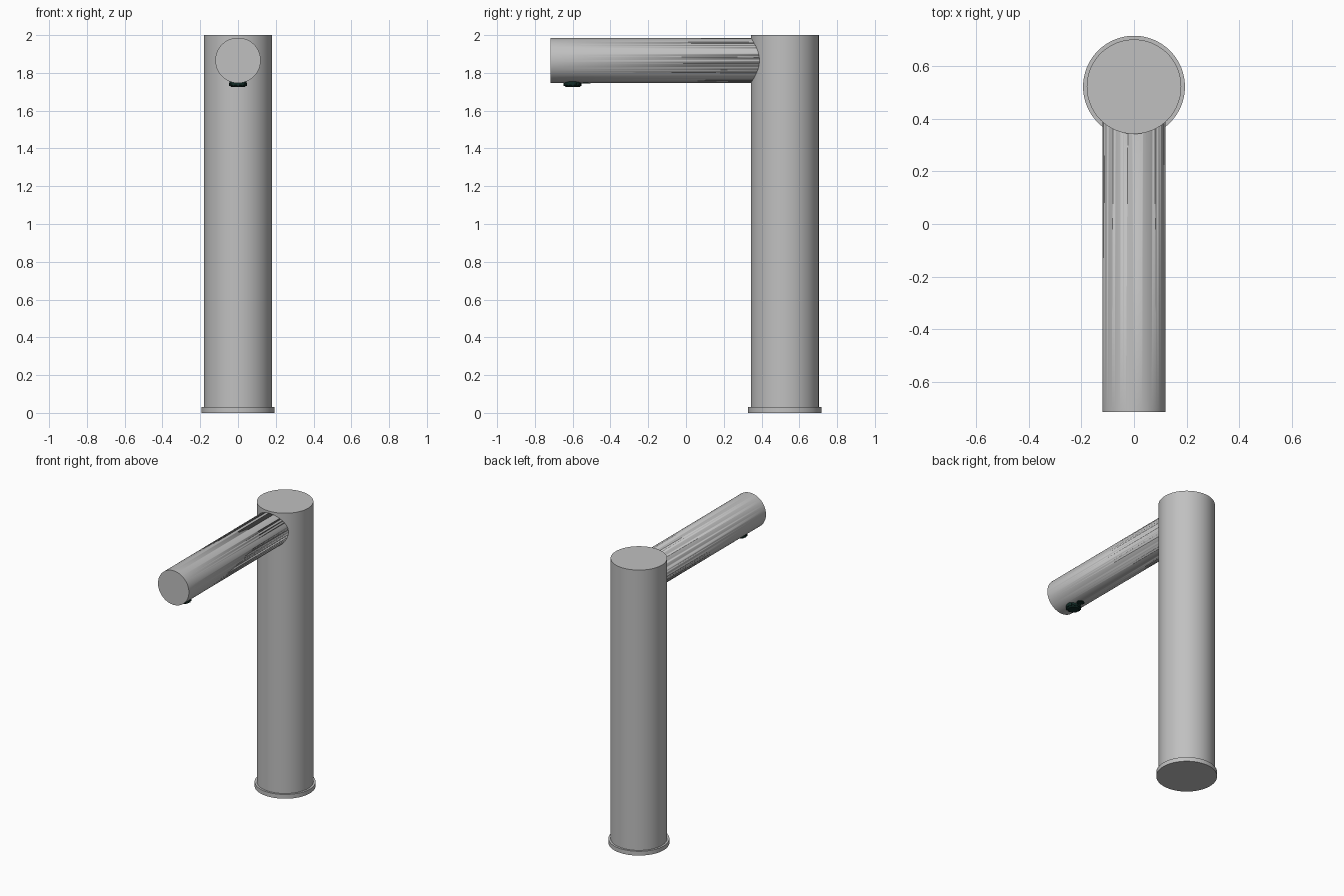
import bpy
import math

cube = bpy.data.objects.get("Cube")
if cube:
    bpy.data.objects.remove(cube, do_unlink=True)

COLUMN_Y = 0.523
SPOUT_Z = 1.866
OUTLET_Y = -0.6


def material(name, colour):
    mat = bpy.data.materials.new(name)
    mat.use_nodes = True
    mat.diffuse_color = (*colour, 1)
    mat.node_tree.nodes["Principled BSDF"].inputs["Base Color"].default_value = (*colour, 1)
    return mat


steel = material("brushed steel", (0.53, 0.53, 0.53))
black = material("dark green black", (0.006, 0.025, 0.02))


def finish(obj, name, mat):
    obj.name = name
    obj.data.materials.clear()
    obj.data.materials.append(mat)
    bpy.ops.object.shade_smooth_by_angle(angle=math.radians(30))
    return obj


def cylinder(name, radius, depth, centre, mat, sides=96, rotation=(0, 0, 0)):
    bpy.ops.mesh.primitive_cylinder_add(vertices=sides, radius=radius, depth=depth,
                                        location=centre, rotation=rotation)
    return finish(bpy.context.object, name, mat)


def cone(name, low_radius, high_radius, low, high, mat, sides):
    bpy.ops.mesh.primitive_cone_add(vertices=sides, radius1=low_radius, radius2=high_radius,
                                    depth=high - low,
                                    location=(0, OUTLET_Y, (low + high) / 2))
    return finish(bpy.context.object, name, mat)


# Base ring and upright column
cylinder("base_flange", 0.194, 0.03, (0, COLUMN_Y, 0.015), steel)
column = cylinder("column", 0.18, 1.97, (0, COLUMN_Y, 1.015), steel)

# Horizontal spout, saddle-cut where it meets the column
front, back = -0.717, 0.5
spout = cylinder("spout", 0.12, back - front, (0, (front + back) / 2, SPOUT_Z), steel,
                 rotation=(math.radians(90), 0, 0))
cut = spout.modifiers.new("saddle cut", "BOOLEAN")
cut.operation = "DIFFERENCE"
cut.solver = "EXACT"
cut.object = column

# Water outlet: ribbed collar with a tapered lip
cylinder("outlet_collar", 0.046, 0.03, (0, OUTLET_Y, 1.75), black, sides=24)
cone("outlet_lip", 0.036, 0.046, 1.724, 1.735, black, 24)
for i in range(12):
    a = math.tau * i / 12
    bpy.ops.mesh.primitive_cube_add(
        size=1, location=(0.043 * math.cos(a), OUTLET_Y + 0.043 * math.sin(a), 1.739),
        rotation=(0, 0, a))
    rib = bpy.context.object
    rib.scale = (0.01, 0.01, 0.016)
    finish(rib, "outlet_rib", black)

# Sensor window under the spout
cylinder("sensor_window", 0.025, 0.008, (0, -0.53, 1.748), black, sides=32)
